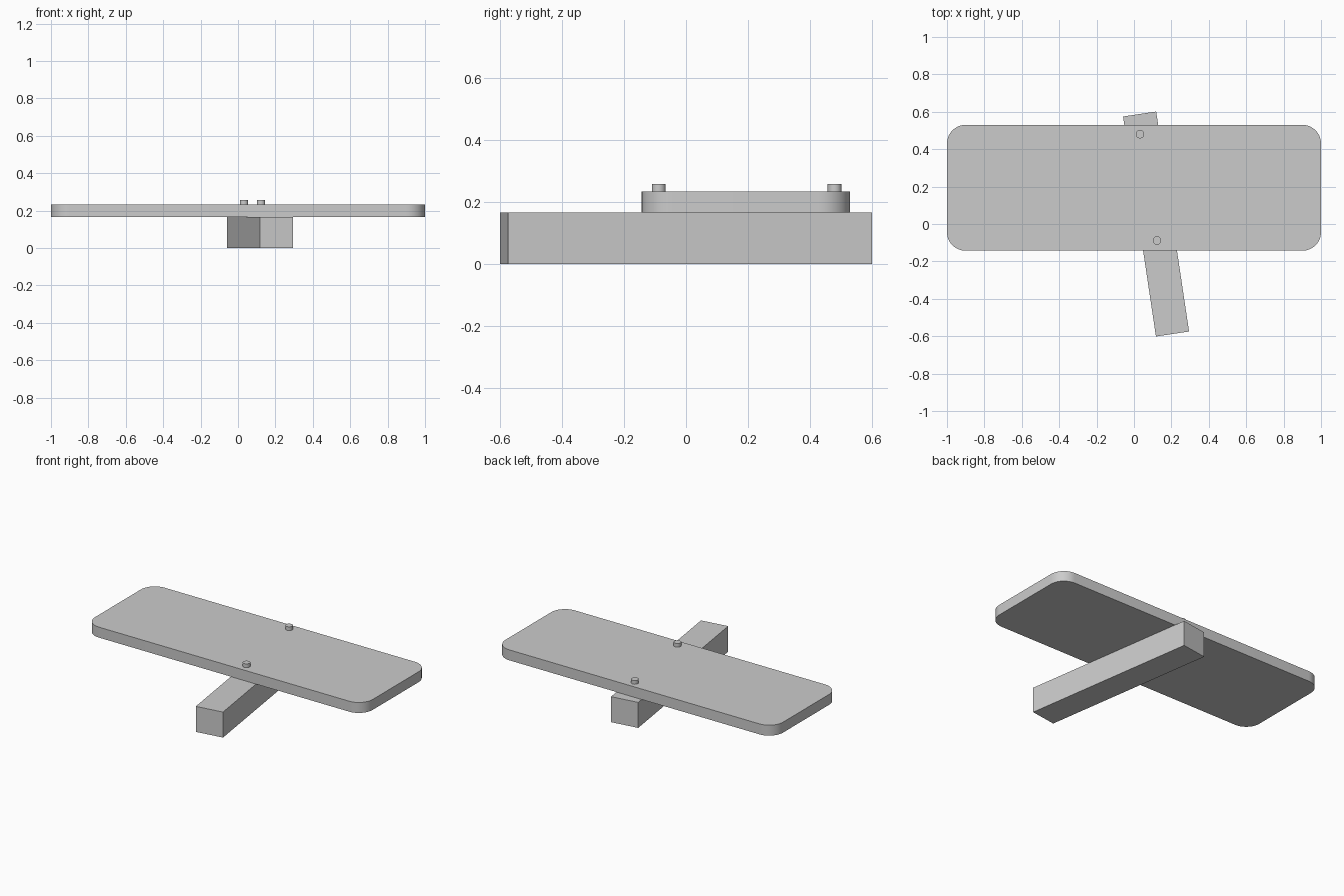
import bpy, bmesh
from math import radians, sin, cos, pi

if "Cube" in bpy.data.objects:
    bpy.data.objects.remove(bpy.data.objects["Cube"])

BEAM_TOP, PLATE_TOP, PEG_TOP = 0.166, 0.234, 0.258


def prism(name, outline, z0, z1, smooth=False):
    """Extrude a counter-clockwise xy outline from z0 to z1."""
    bm = bmesh.new()
    bottom = bm.faces.new([bm.verts.new((x, y, z0)) for x, y in outline])
    ext = bmesh.ops.extrude_face_region(bm, geom=[bottom], use_keep_orig=True)
    top = [v for v in ext["geom"] if isinstance(v, bmesh.types.BMVert)]
    bmesh.ops.translate(bm, verts=top, vec=(0, 0, z1 - z0))
    bmesh.ops.recalc_face_normals(bm, faces=bm.faces)
    mesh = bpy.data.meshes.new(name)
    bm.to_mesh(mesh)
    bm.free()
    obj = bpy.data.objects.new(name, mesh)
    bpy.context.collection.objects.link(obj)
    if smooth:
        bpy.ops.object.select_all(action="DESELECT")
        obj.select_set(True)
        bpy.context.view_layer.objects.active = obj
        bpy.ops.object.shade_smooth_by_angle(angle=radians(30))
    return obj


def arc(cx, cy, r, start, sweep, steps):
    return [(cx + r * cos(start + sweep * i / steps),
             cy + r * sin(start + sweep * i / steps)) for i in range(steps + 1)]


# Supporting beam, turned slightly under the board
beam = prism("beam", [(-0.0895, -0.5945), (0.0895, -0.5945),
                      (0.0895, 0.5945), (-0.0895, 0.5945)], 0, BEAM_TOP)
beam.location.x = 0.118
beam.rotation_euler.z = radians(8.5)

# Board with rounded corners
r, x, y0, y1 = 0.1, 1.0, -0.143, 0.53
outline = []
for i, (cx, cy) in enumerate([(x - r, y1 - r), (r - x, y1 - r),
                              (r - x, y0 + r), (x - r, y0 + r)]):
    outline += arc(cx, cy, r, i * pi / 2, pi / 2, 12)
prism("board", outline, BEAM_TOP, PLATE_TOP, smooth=True)

# Pegs standing on the board above the beam
for name, px, py in [("rear_peg", 0.032, 0.48), ("front_peg", 0.123, -0.088)]:
    prism(name, arc(px, py, 0.0225, 0, 2 * pi, 32)[:-1],
          PLATE_TOP - 0.004, PEG_TOP, smooth=True)
